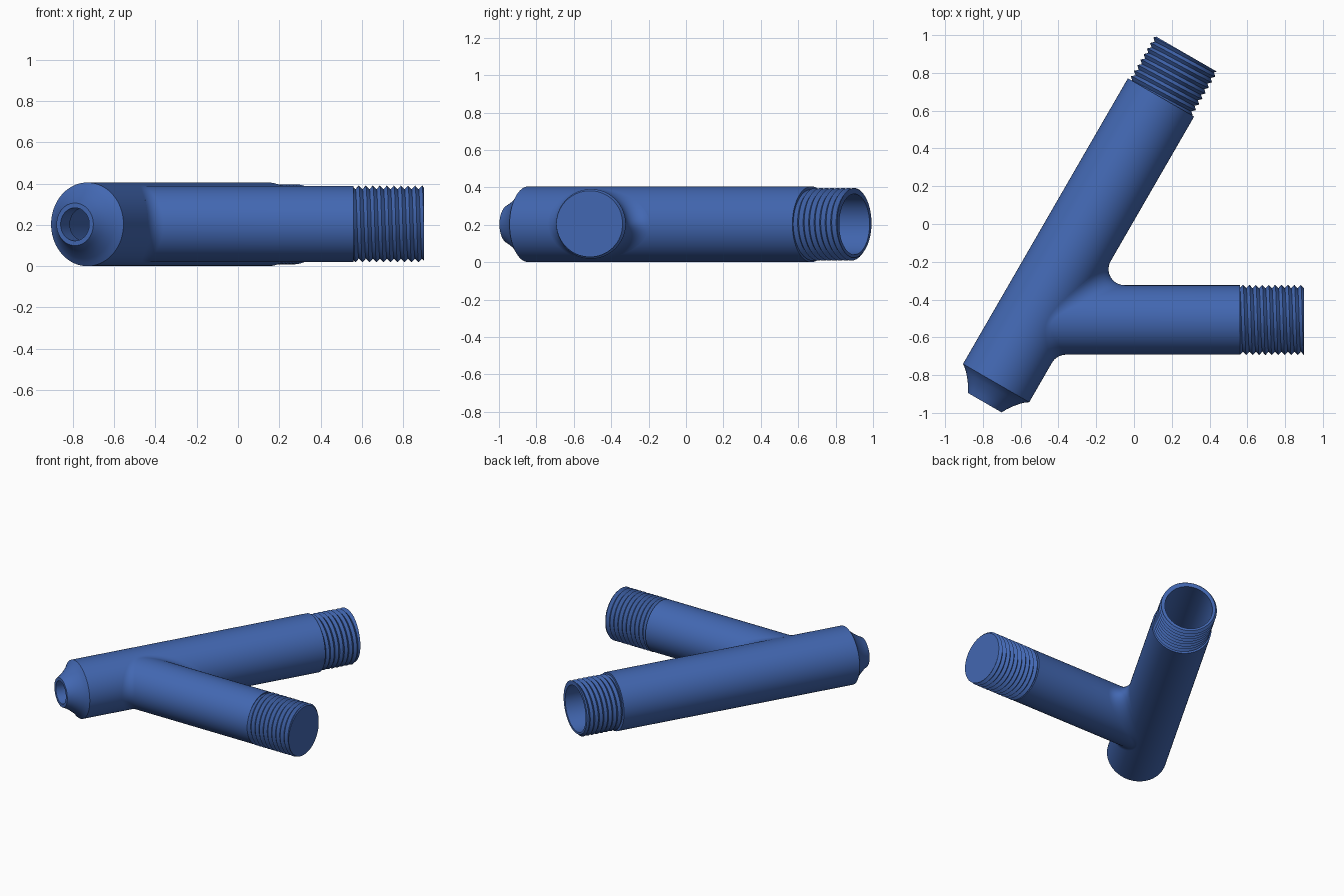
import bpy, bmesh, math
from mathutils import Vector

if "Cube" in bpy.data.objects:
    bpy.data.objects.remove(bpy.data.objects["Cube"])

SEG = 96
ANGLES = [2 * math.pi * i / SEG for i in range(SEG + 1)]
UP = Vector((0, 0, 1))
MAIN_R, BRANCH_R, FILLET_R = 0.2025, 0.184, 0.085
PITCH = 0.034

blue = bpy.data.materials.new("matte blue")
blue.use_nodes = True
BLUE = (0.055, 0.137, 0.445, 1)
blue.diffuse_color = BLUE
blue.node_tree.nodes["Principled BSDF"].inputs["Base Color"].default_value = BLUE


class Axis:
    """Tube axis that turns distance, radius and angle into a point."""
    def __init__(self, origin, direction):
        self.origin, self.dir = Vector(origin), Vector(direction).normalized()
        self.side = UP.cross(self.dir)

    def point(self, t, r, a):
        radial = self.side * math.cos(a) + UP * math.sin(a)
        return self.origin + self.dir * t + radial * r

    def ring(self, t, r):
        return [self.point(t, r, a) for a in ANGLES]

    def thread(self, start, end, root, crest):
        """Helical V thread, trimmed square at both ends."""
        rings = []
        for k in range(-3, 2 * math.ceil((end - start) / PITCH) + 2):
            ring = []
            for a in ANGLES:
                t = start + (k / 2 + a / (2 * math.pi)) * PITCH
                t = min(max(t, start), end)
                phase = ((t - start) / PITCH - a / (2 * math.pi)) % 1
                height = 1 - abs(2 * phase - 1)
                ring.append(self.point(t, root + (crest - root) * height, a))
            rings.append(ring)
        return rings


def loft(name, rings):
    bm = bmesh.new()
    rows = [[bm.verts.new(p) for p in ring] for ring in rings]
    for low, high in zip(rows, rows[1:]):
        for i in range(SEG):
            bm.faces.new((low[i], low[i + 1], high[i + 1], high[i]))
    bmesh.ops.remove_doubles(bm, verts=bm.verts, dist=0.00002)
    bmesh.ops.recalc_face_normals(bm, faces=bm.faces)
    mesh = bpy.data.meshes.new(name)
    bm.to_mesh(mesh)
    bm.free()
    mesh.materials.append(blue)
    obj = bpy.data.objects.new(name, mesh)
    bpy.context.collection.objects.link(obj)
    bpy.ops.object.select_all(action="DESELECT")
    obj.select_set(True)
    bpy.context.view_layer.objects.active = obj
    bpy.ops.object.shade_smooth_by_angle(angle=math.radians(30))
    return obj


# Main tube: flared nozzle, straight body, thread and hollow bore
main = Axis((-0.73, -0.842, MAIN_R), (0.5, math.sqrt(0.75), 0))
SHOULDER, MAIN_END = 1.746, 2.012
nozzle = [(-0.12, 0.08), (-0.12, 0.103), (-0.092, 0.118), (-0.063, 0.138),
          (-0.03, 0.166), (-0.014, 0.183), (0, MAIN_R)]
bore = [(MAIN_END, 0.162), (0.05, 0.162), (-0.03, 0.08), (-0.12, 0.08)]
rings = [main.ring(t, r) for t, r in nozzle]
rings.append(main.ring(SHOULDER, MAIN_R))
rings += main.thread(SHOULDER, MAIN_END, 0.176, 0.194)
rings += [main.ring(t, r) for t, r in bore]
loft("main_tube", rings)

# Branch tube: rolling-ball fillet against the main tube, body, thread, cap
branch = Axis((0, -0.508, MAIN_R + 0.002), (1, 0, 0))
THREAD_START, BRANCH_END, STEPS = 0.56, 0.9, 10
columns = []
for a in ANGLES:
    # Ball centre touching both tubes
    ball = branch.point(0, BRANCH_R + FILLET_R, a)
    rise = ball.z - main.origin.z
    reach = math.sqrt((MAIN_R + FILLET_R) ** 2 - rise ** 2)
    offset = (ball - main.origin).dot(-main.side)
    ball.x += (reach - offset) / -main.side.x
    foot = main.origin + main.dir * (ball - main.origin).dot(main.dir)
    to_main = (foot - ball).normalized()
    to_branch = (branch.point(ball.x, 0, a) - ball).normalized()
    sweep = to_main.angle(to_branch)
    column = [ball + to_main * (FILLET_R + 0.01)]
    for s in range(STEPS + 1):
        f = s / STEPS
        way = to_main * math.sin((1 - f) * sweep) + to_branch * math.sin(f * sweep)
        column.append(ball + way.normalized() * FILLET_R)
    columns.append(column)
rings = [list(row) for row in zip(*columns)]
rings.append(branch.ring(THREAD_START, BRANCH_R))
rings += branch.thread(THREAD_START, BRANCH_END, 0.168, 0.186)
rings.append(branch.ring(BRANCH_END, 0))
loft("branch_tube", rings)
